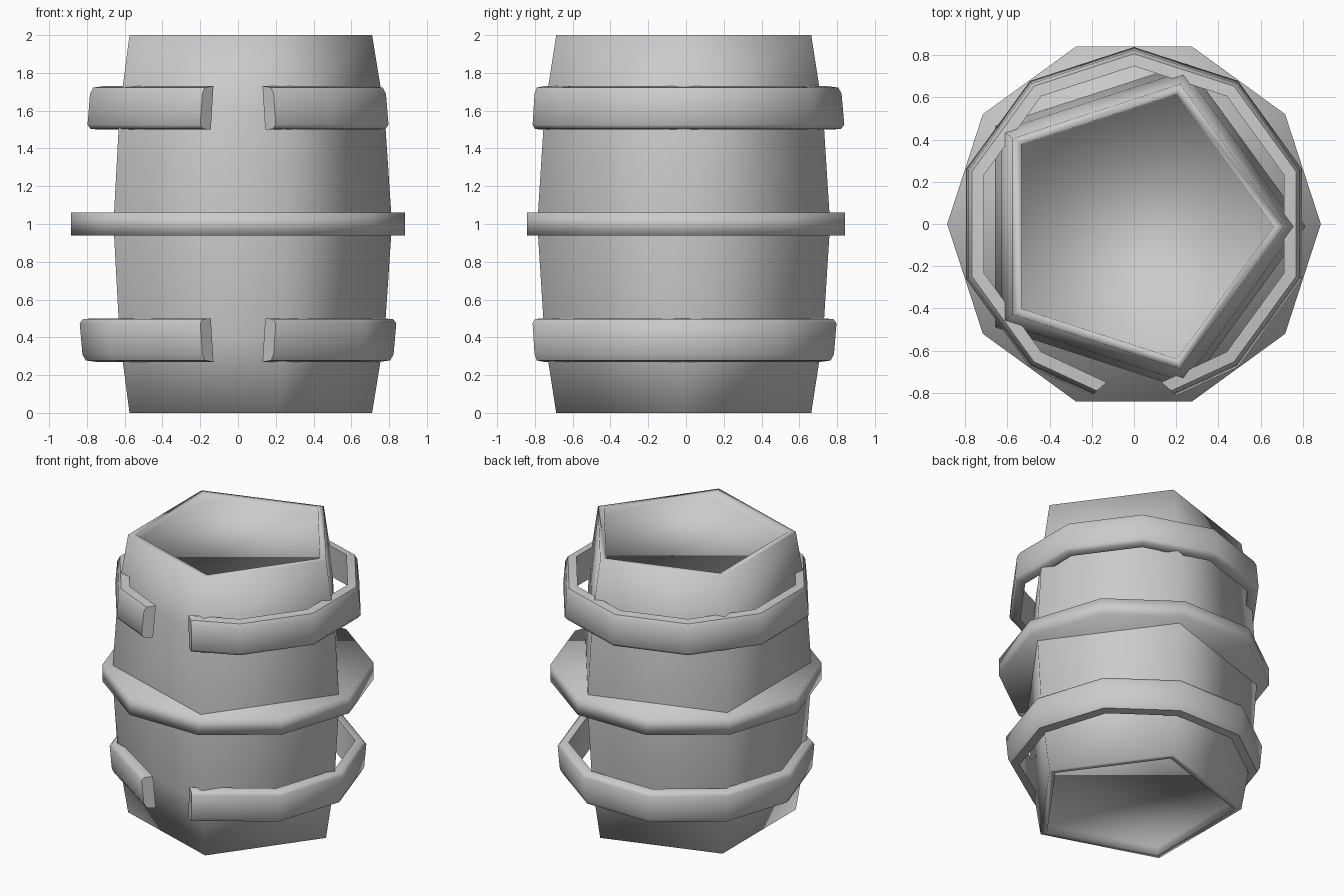
import bpy, bmesh
from math import sin, cos, radians
from mathutils import Vector

if "Cube" in bpy.data.objects:
    bpy.data.objects.remove(bpy.data.objects["Cube"])


def finish(name, bm):
    bmesh.ops.recalc_face_normals(bm, faces=bm.faces)
    me = bpy.data.meshes.new(name)
    bm.to_mesh(me)
    bm.free()
    for p in me.polygons:
        p.use_smooth = True
    ob = bpy.data.objects.new(name, me)
    bpy.context.collection.objects.link(ob)
    return ob


def bridge(bm, a, b):
    n = len(a)
    for i in range(n):
        j = (i + 1) % n
        bm.faces.new((a[i], a[j], b[j], b[i]))


def ring(bm, r, z, n, cy=0.0):
    return [bm.verts.new((r * cos(radians(360 * i / n)),
                          r * sin(radians(360 * i / n)) + cy, z)) for i in range(n)]


# barrel body: five-sided, bulging, with a shallow recessed lid at both ends
def make_body():
    profile = [(0.655, 0.05), (0.66, 0), (0.71, 0), (0.775, 0.4), (0.815, 1),
               (0.775, 1.6), (0.71, 2), (0.66, 2), (0.655, 1.95)]
    bm = bmesh.new()
    loops = [ring(bm, r, z, 5, -0.012) for r, z in profile]
    for a, b in zip(loops, loops[1:]):
        bridge(bm, a, b)
    bm.faces.new(loops[0][::-1])
    bm.faces.new(loops[-1])
    finish("barrel_body", bm)


# middle plate: ten-sided solid disc
def make_plate():
    bm = bmesh.new()
    low, high = ring(bm, 0.885, 0.94, 10), ring(bm, 0.885, 1.06, 10)
    bridge(bm, low, high)
    bm.faces.new(low[::-1])
    bm.faces.new(high)
    finish("middle_plate", bm)


# open hoop: faceted band following the barrel slope, with a gap at the front
def make_hoop(name, angles, flip):
    r, depth = 0.838, 0.09
    # cross-section: fraction of depth outward, height
    section = [(0.2, 1.5), (0.8, 1.503), (1, 1.525), (0.84, 1.69), (0.65, 1.722), (0, 1.73)]
    inner_end, outer_end = Vector((0.13, -0.75)), Vector((0.20, -0.812))
    stations = [(inner_end, outer_end)]
    for a in angles:
        d = Vector((cos(radians(a)), sin(radians(a))))
        stations.append((d * (r - depth), d * r))
    stations.append((Vector((-inner_end.x, inner_end.y)),
                     Vector((-outer_end.x, outer_end.y))))
    bm = bmesh.new()
    loops = []
    for p, q in stations:
        loops.append([bm.verts.new((*p.lerp(q, t), 2 - h if flip else h))
                      for t, h in section])
    for a, b in zip(loops, loops[1:]):
        bridge(bm, a, b)
    bm.faces.new(loops[0])
    bm.faces.new(loops[-1][::-1])
    ob = finish(name, bm)
    bpy.context.view_layer.objects.active = ob
    ob.select_set(True)
    bpy.ops.object.shade_smooth_by_angle(angle=radians(50))
    ob.select_set(False)


make_body()
make_plate()
make_hoop("upper_hoop", range(-54, 235, 36), False)
make_hoop("lower_hoop", range(-36, 217, 36), True)
